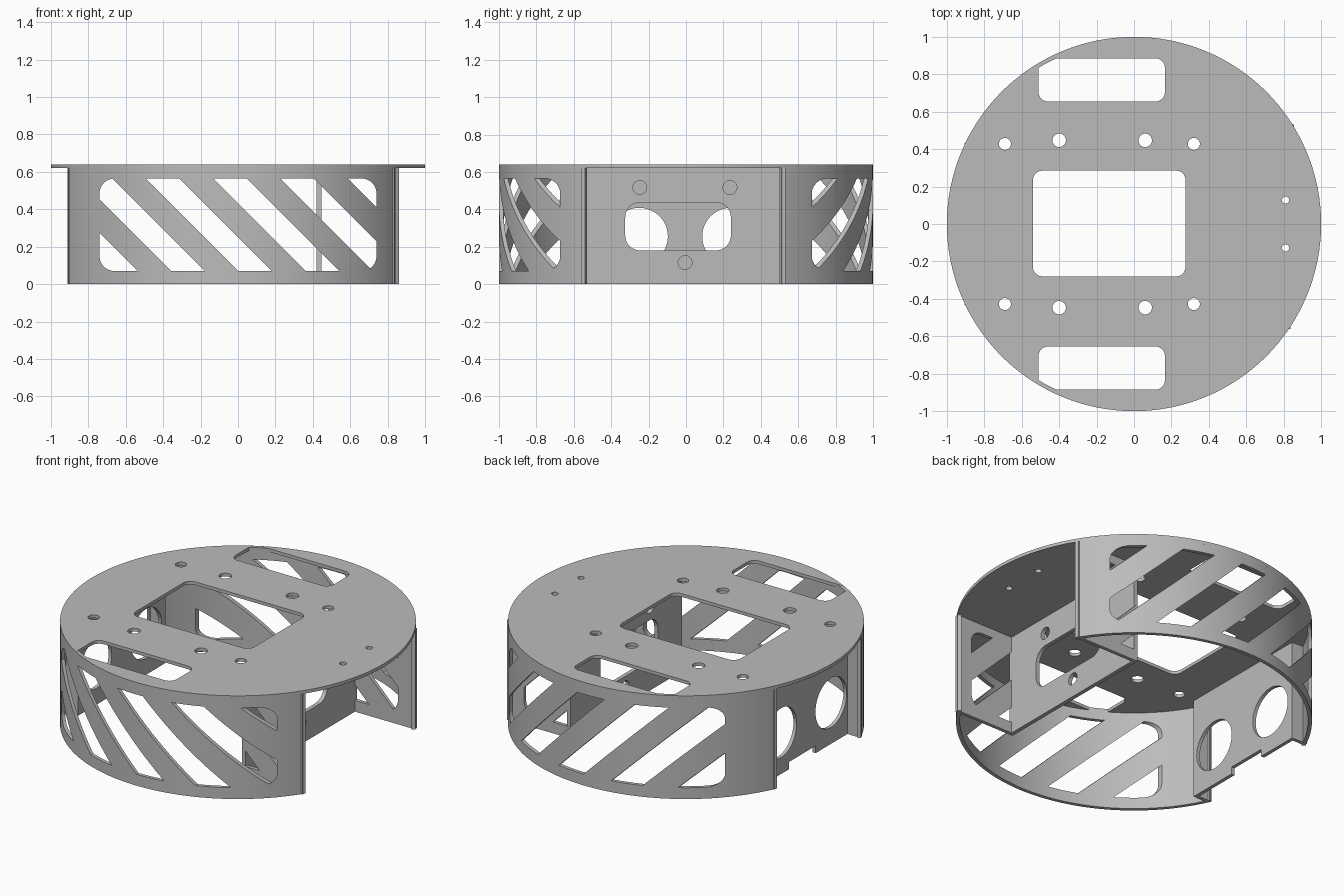
import bpy
import bmesh
from math import sin, cos, asin, pi, radians

if "Cube" in bpy.data.objects:
    bpy.data.objects.remove(bpy.data.objects["Cube"], do_unlink=True)

grey = bpy.data.materials.new("plain_grey")
grey.use_nodes = True
GREY = (0.5, 0.5, 0.5, 1)
grey.diffuse_color = GREY
grey.node_tree.nodes["Principled BSDF"].inputs["Base Color"].default_value = GREY

THICK = 0.022
DECK_LOW, DECK_TOP = 0.62, 0.64
PLACE = {
    "x": lambda p, t: (t, p[0], p[1]),
    "y": lambda p, t: (p[0], t, p[1]),
    "z": lambda p, t: (p[0], p[1], t),
}


def prism(name, outlines, low, high, axis):
    """Extrude flat outlines along an axis into one object."""
    bm = bmesh.new()
    for pts in outlines:
        a = [bm.verts.new(PLACE[axis](p, low)) for p in pts]
        b = [bm.verts.new(PLACE[axis](p, high)) for p in pts]
        bm.faces.new(a)
        bm.faces.new(b[::-1])
        for i in range(len(a)):
            j = (i + 1) % len(a)
            bm.faces.new((a[i], b[i], b[j], a[j]))
    bmesh.ops.recalc_face_normals(bm, faces=bm.faces)
    mesh = bpy.data.meshes.new(name)
    bm.to_mesh(mesh)
    bm.free()
    mesh.materials.append(grey)
    obj = bpy.data.objects.new(name, mesh)
    bpy.context.collection.objects.link(obj)
    return obj


def arc(cx, cy, r, start, end, n):
    return [(cx + r * cos(start + (end - start) * i / n),
             cy + r * sin(start + (end - start) * i / n)) for i in range(n + 1)]


def circle(cx, cy, r, n=32):
    return arc(cx, cy, r, 0, 2 * pi, n)[:-1]


def rect(x0, x1, y0, y1, r=0):
    """Rectangle outline, with rounded corners when r is given."""
    if not r:
        return [(x0, y0), (x1, y0), (x1, y1), (x0, y1)]
    corners = [(x1 - r, y1 - r), (x0 + r, y1 - r), (x0 + r, y0 + r), (x1 - r, y0 + r)]
    pts = []
    for k, (cx, cy) in enumerate(corners):
        pts += arc(cx, cy, r, k * pi / 2, (k + 1) * pi / 2, 8)
    return pts


def clip(pts, limit, sign):
    """Keep the part of an outline on one side of a 45 degree line."""
    out = []
    for i, p in enumerate(pts):
        q = pts[(i + 1) % len(pts)]
        dp, dq = (sign * (v[0] + v[1] - limit) for v in (p, q))
        if dp >= 0:
            out.append(p)
        if dp * dq < 0:
            t = dp / (dp - dq)
            out.append((p[0] + (q[0] - p[0]) * t, p[1] + (q[1] - p[1]) * t))
    return out


def cut(obj, cutter):
    mod = obj.modifiers.new("cut", "BOOLEAN")
    mod.operation = "DIFFERENCE"
    mod.solver = "EXACT"
    mod.object = cutter
    bpy.context.view_layer.objects.active = obj
    bpy.ops.object.modifier_apply(modifier=mod.name)


def finish(obj):
    bpy.ops.object.select_all(action="DESELECT")
    obj.select_set(True)
    bpy.context.view_layer.objects.active = obj
    bpy.ops.object.shade_smooth_by_angle(angle=radians(30))


# Round top deck with openings and screw holes
deck = prism("top_deck", [circle(0, 0, 1, 128)], DECK_LOW, DECK_TOP, "z")
openings = [rect(-0.54, 0.275, -0.28, 0.285, 0.05)]
for s in (-1, 1):
    y0, y1 = sorted((s * 0.655, s * 0.885))
    openings.append(rect(-0.51, 0.165, y0, y1, 0.05))
    for x, y, r in ((-0.69, 0.428, 0.032), (-0.4, 0.447, 0.036),
                    (0.06, 0.447, 0.036), (0.32, 0.428, 0.032), (0.81, 0.128, 0.019)):
        openings.append(circle(x, s * y, r))
deck_cutter = prism("deck_cutter", openings, 0.5, 0.8, "z")
cut(deck, deck_cutter)

# Diagonal slots shared by the curved walls and their side plates
window = rect(-0.74, 0.74, 0.07, 0.565, 0.08)
slots = [clip(clip(window, -0.645 + 0.359 * i, 1), -0.466 + 0.359 * i, -1) for i in range(6)]
slot_cutter = prism("slot_cutter", slots, -1.2, 1.2, "y")

# Curved walls, each joined to flat return plates at both ends
walls = []
PANEL_X, REAR_X = 0.42, -0.82
for label, s, gap in (("front", -1, 0.54), ("back", 1, 0.51)):
    start, end = s * asin(gap), s * (pi - asin(0.41))
    outline = arc(0, 0, 1, start, end, 64) + arc(0, 0, 0.978, end, start, 64)
    walls.append(prism(label + "_curved_wall", [outline], 0, DECK_TOP - 0.001, "z"))
    for side, x0, x1, y in (("left", PANEL_X, (1 - gap ** 2) ** 0.5 - 0.005, gap),
                            ("right", -0.905, REAR_X, 0.41)):
        y0, y1 = sorted((s * y, s * (y + THICK)))
        walls.append(prism(f"{label}_{side}_return_plate",
                           [rect(x0, x1, y0, y1)], 0, DECK_LOW, "z"))
for wall in walls:
    cut(wall, slot_cutter)

# Inner panel with rounded window and round holes
inner = prism("left_inner_panel", [rect(-0.56, 0.53, 0, DECK_LOW)],
              PANEL_X, PANEL_X + 0.025, "x")
inner_cutter = prism("inner_cutter", [
    rect(-0.325, 0.24, 0.18, 0.437, 0.08), circle(-0.005, 0.115, 0.037),
    circle(-0.247, 0.517, 0.037), circle(0.235, 0.517, 0.037)], 0.3, 0.6, "x")
cut(inner, inner_cutter)

# Opposite panel with two large round holes and a notch below
outer = prism("right_outer_panel", [rect(-0.43, 0.43, 0, DECK_LOW)],
              REAR_X, REAR_X + THICK, "x")
outer_cutter = prism("outer_cutter", [
    circle(-0.25, 0.255, 0.153, 48), circle(0.24, 0.255, 0.153, 48),
    rect(-0.1, 0.16, -0.1, 0.045)], -0.9, -0.7, "x")
cut(outer, outer_cutter)

for helper in (deck_cutter, slot_cutter, inner_cutter, outer_cutter):
    bpy.data.objects.remove(helper, do_unlink=True)
for part in [deck, inner, outer] + walls:
    finish(part)
